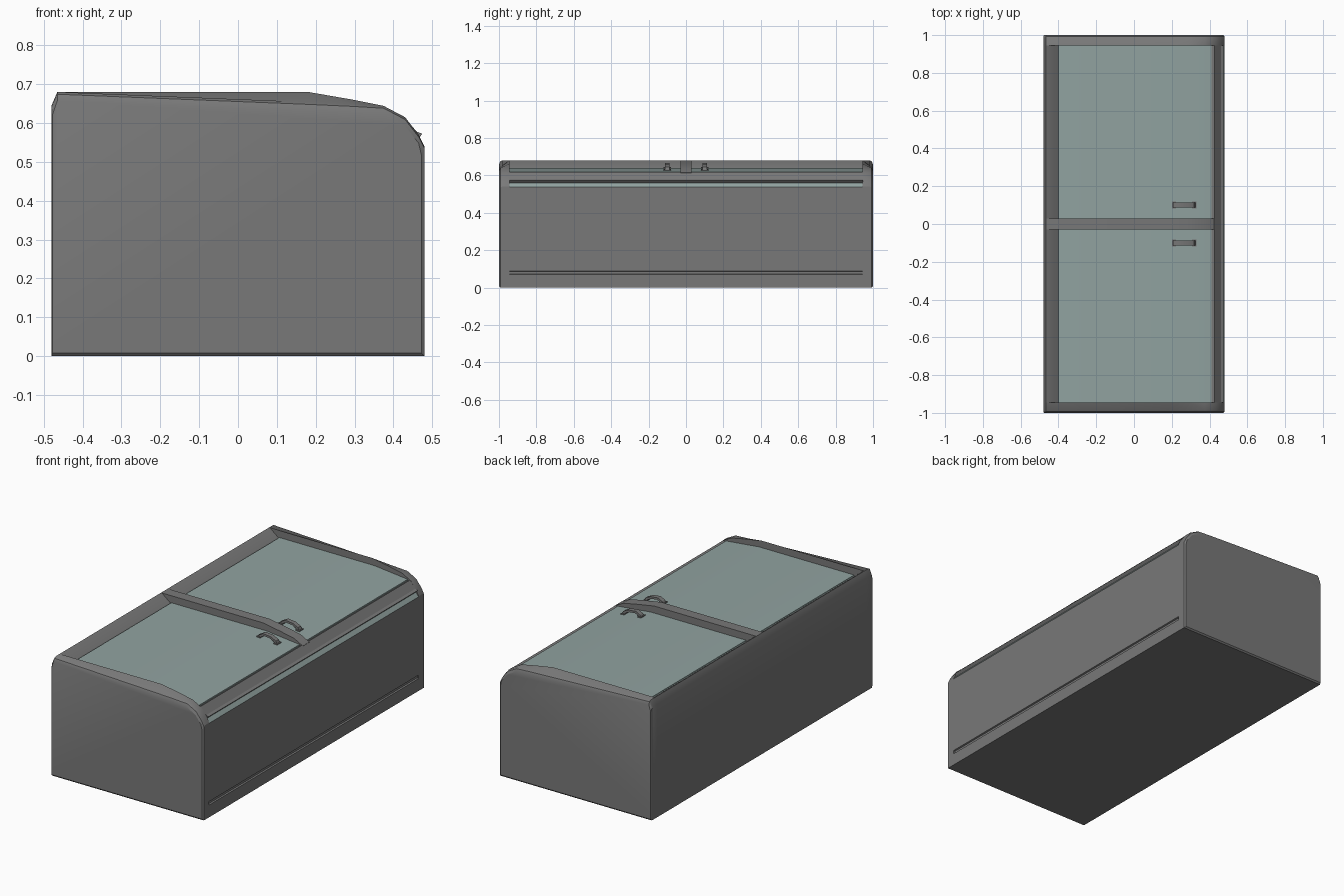
import bpy, bmesh, math

if "Cube" in bpy.data.objects:
    bpy.data.objects.remove(bpy.data.objects["Cube"])

def material(name, rgb):
    m = bpy.data.materials.new(name)
    m.diffuse_color = (*rgb, 1)
    m.use_nodes = True
    m.node_tree.nodes["Principled BSDF"].inputs["Base Color"].default_value = m.diffuse_color
    return m

GREY = material("cabinet grey", (0.19, 0.19, 0.19))
GLASS = material("pale glass", (0.285, 0.367, 0.355))

def loft(name, sections, mat, smooth=25):
    """Join equal-length xz profiles placed at successive y positions and cap both ends."""
    bm = bmesh.new()
    rings = [[bm.verts.new((x, y, z)) for x, z in prof] for y, prof in sections]
    n = len(rings[0])
    for a, b in zip(rings, rings[1:]):
        for i in range(n):
            bm.faces.new((a[i], a[(i + 1) % n], b[(i + 1) % n], b[i]))
    bm.faces.new(rings[0])
    bm.faces.new(rings[-1][::-1])
    bmesh.ops.recalc_face_normals(bm, faces=bm.faces)
    me = bpy.data.meshes.new(name)
    bm.to_mesh(me)
    bm.free()
    me.materials.append(mat)
    ob = bpy.data.objects.new(name, me)
    bpy.context.collection.objects.link(ob)
    bpy.context.view_layer.objects.active = ob
    ob.select_set(True)
    bpy.ops.object.shade_smooth_by_angle(angle=math.radians(smooth))
    ob.select_set(False)
    return ob

def extrude(name, prof, y0, y1, mat):
    return loft(name, [(y0, prof), (y1, prof)], mat)

# main cabinet: back lip, well under the lids, front rail, two front grooves
cabinet = extrude("cabinet", [
    (-.48, 0), (-.48, .645), (-.465, .68), (-.458, .678), (-.40, .632),
    (.20, .632), (.41, .61), (.425, .618), (.46, .578), (.475, .572),
    (.462, .558), (.48, .537), (.48, .09), (.472, .087), (.472, .073),
    (.48, .07), (.48, 0)], -.945, .945, GREY)

# lower face of the upper groove is a pale strip
cabinet.data.materials.append(GLASS)
for p in cabinet.data.polygons:
    if .535 < p.center.z < .557 and p.normal.x > .3 and p.normal.z > .2:
        p.material_index = 1

# end caps: inner edge follows the lid curve, outer edge is lower and rounded
inner = [(-.48, 0), (-.48, .645), (-.465, .68), (.18, .68), (.29, .661),
         (.375, .644), (.43, .615), (.465, .57), (.48, .54), (.48, 0)]
shoulder = [(x, {3: .654, 4: .649}.get(i, z)) for i, (x, z) in enumerate(inner)]
outer = [(max(-.477, min(.472, x)), max(.008, z - .022 * (z > .5)))
         for x, z in shoulder]
middle = [(x, z - .006 * (z > .5)) for x, z in shoulder]
for s, label in ((-1, "front"), (1, "back")):
    loft(label + "_end_cap", [(s * .945, inner), (s * .983, shoulder),
                              (s * .993, middle), (s * 1.0, outer)], GREY)

# central divider bar
extrude("divider_bar", [(-.47, .60), (-.465, .68), (.18, .68), (.29, .661),
        (.375, .644), (.43, .615), (.42, .59)], -.03, .03, GREY)

# glass lids and their handles, one of each per side
lid = [(-.40, .632), (-.40, .64), (.20, .64), (.41, .618), (.41, .61), (.20, .632)]
arch = [(.20, .635), (.213, .653), (.238, .666), (.285, .661), (.318, .645),
        (.33, .62), (.312, .622), (.303, .639), (.28, .65), (.243, .654),
        (.227, .646), (.22, .634)]
for s, label in ((-1, "front"), (1, "back")):
    extrude(label + "_glass_lid", lid, s * .03, s * .945, GLASS)
    extrude(label + "_handle", arch, s * .1 - .013, s * .1 + .013, GREY)
    for x, z in ((.211, .639), (.319, .627)):
        extrude(label + "_handle_foot", [(x - .011, z - .008), (x - .011, z + .006),
                (x + .011, z + .004), (x + .011, z - .01)],
                s * .1 - .019, s * .1 + .019, GREY)
